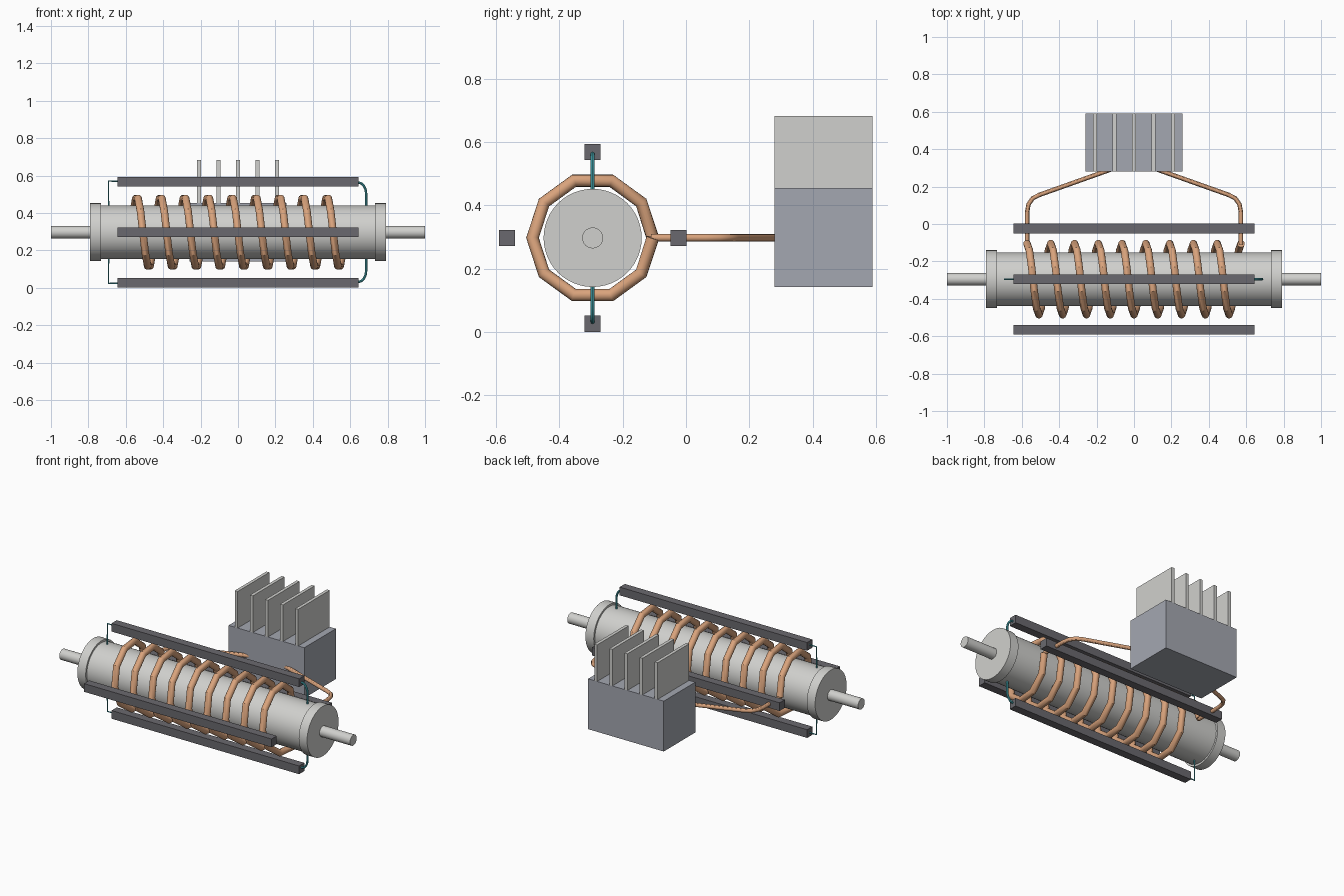
import bpy
import math

if "Cube" in bpy.data.objects:
    bpy.data.objects.remove(bpy.data.objects["Cube"])

AX_Y, AX_Z = -0.295, 0.297   # axis of the rotor


def srgb(*c):
    return [((v / 255 + 0.055) / 1.055) ** 2.4 for v in c] + [1.0]


def material(name, *rgb):
    m = bpy.data.materials.new(name)
    m.diffuse_color = srgb(*rgb)
    m.use_nodes = True
    m.node_tree.nodes["Principled BSDF"].inputs["Base Color"].default_value = m.diffuse_color
    return m


STEEL = material("light_steel", 208, 208, 205)
COPPER = material("copper", 217, 163, 124)
DARK = material("dark_bar_grey", 106, 105, 110)
BLUE = material("blue_grey", 164, 167, 177)
TEAL = material("teal", 75, 180, 190)


def finish(name, mat, smooth=False):
    ob = bpy.context.object
    ob.name = name
    ob.data.materials.clear()
    ob.data.materials.append(mat)
    if smooth:
        bpy.ops.object.shade_smooth_by_angle(angle=math.radians(30))
    return ob


def box(name, mat, center, size):
    bpy.ops.mesh.primitive_cube_add(size=1, location=center)
    bpy.context.object.scale = size
    bpy.ops.object.transform_apply(location=False, rotation=False, scale=True)
    return finish(name, mat)


def rod(name, mat, x0, x1, radius, sides=48):
    bpy.ops.mesh.primitive_cylinder_add(
        vertices=sides, radius=radius, depth=x1 - x0,
        location=((x0 + x1) / 2, AX_Y, AX_Z), rotation=(0, math.pi / 2, 0))
    return finish(name, mat, True)


def tube(name, mat, points, radius, res=4):
    cu = bpy.data.curves.new(name, 'CURVE')
    cu.dimensions = '3D'
    cu.bevel_depth = radius
    cu.bevel_resolution = res
    cu.use_fill_caps = True
    sp = cu.splines.new('POLY')
    sp.points.add(len(points) - 1)
    for p, co in zip(sp.points, points):
        p.co = (*co, 1)
    ob = bpy.data.objects.new(name, cu)
    bpy.context.collection.objects.link(ob)
    bpy.ops.object.select_all(action='DESELECT')
    ob.select_set(True)
    bpy.context.view_layer.objects.active = ob
    bpy.ops.object.convert(target='MESH')
    return finish(name, mat, True)


# Central cylinder, end caps and shafts
rod("cylinder_body", STEEL, -0.74, 0.74, 0.143)
for side, s in (("left", -1), ("right", 1)):
    rod(side + "_end_cap", STEEL, *sorted((s * 0.733, s * 0.79)), 0.155)
    rod(side + "_shaft", STEEL, *sorted((s * 0.78, s * 1.0)), 0.033, 32)

# Coil: nine turns with ten straight segments each
TURNS, STEPS, R, X0 = 9, 10, 0.19, 0.572
coil = []
for i in range(TURNS * STEPS + 1):
    a = 2 * math.pi * i / STEPS
    x = -X0 + 2 * X0 * i / (TURNS * STEPS)
    coil.append((x, AX_Y + R * math.cos(a), AX_Z + R * math.sin(a)))
tube("coil", COPPER, coil, 0.02, 6)

# Leads from the coil ends to the heat sink
lead = [(0.572, -0.11), (0.572, 0.06), (0.564, 0.105), (0.542, 0.137),
        (0.505, 0.156), (0.10, 0.30)]
for side, s in (("left", -1), ("right", 1)):
    tube(side + "_lead", COPPER, [(s * x, y, AX_Z) for x, y in lead], 0.012)

# Four long bars around the coil
for name, dy, dz in (("top", 0, 1), ("bottom", 0, -1),
                     ("front", -1, 0), ("back", 1, 0)):
    box(name + "_bar", DARK, (0, AX_Y + 0.271 * dy, AX_Z + 0.271 * dz),
        (1.29, 0.051, 0.051))

# Thin wires joining top and bottom bars to the cylinder
for name, s in (("top", 1), ("bottom", -1)):
    square = [(-0.63, 0.273), (-0.692, 0.273), (-0.692, 0.12)]
    bend = [(0.63, 0.265)]
    for k in range(7):
        a = math.radians(90 - 15 * k)
        bend.append((0.645 + 0.04 * math.cos(a), 0.205 + 0.06 * math.sin(a)))
    bend.append((0.685, 0.12))
    for side, path, r in (("left", square, 0.004), ("right", bend, 0.0065)):
        tube(f"{name}_{side}_wire", TEAL,
             [(x, AX_Y, AX_Z + s * z) for x, z in path], r, 2)

# Heat sink block with five upright fins
box("heat_sink_block", BLUE, (0, 0.435, 0.298), (0.52, 0.31, 0.313))
for i in range(5):
    box(f"heat_sink_fin_{i + 1}", STEEL, ((i - 2) * 0.104, 0.435, 0.566),
        (0.02, 0.31, 0.232))
